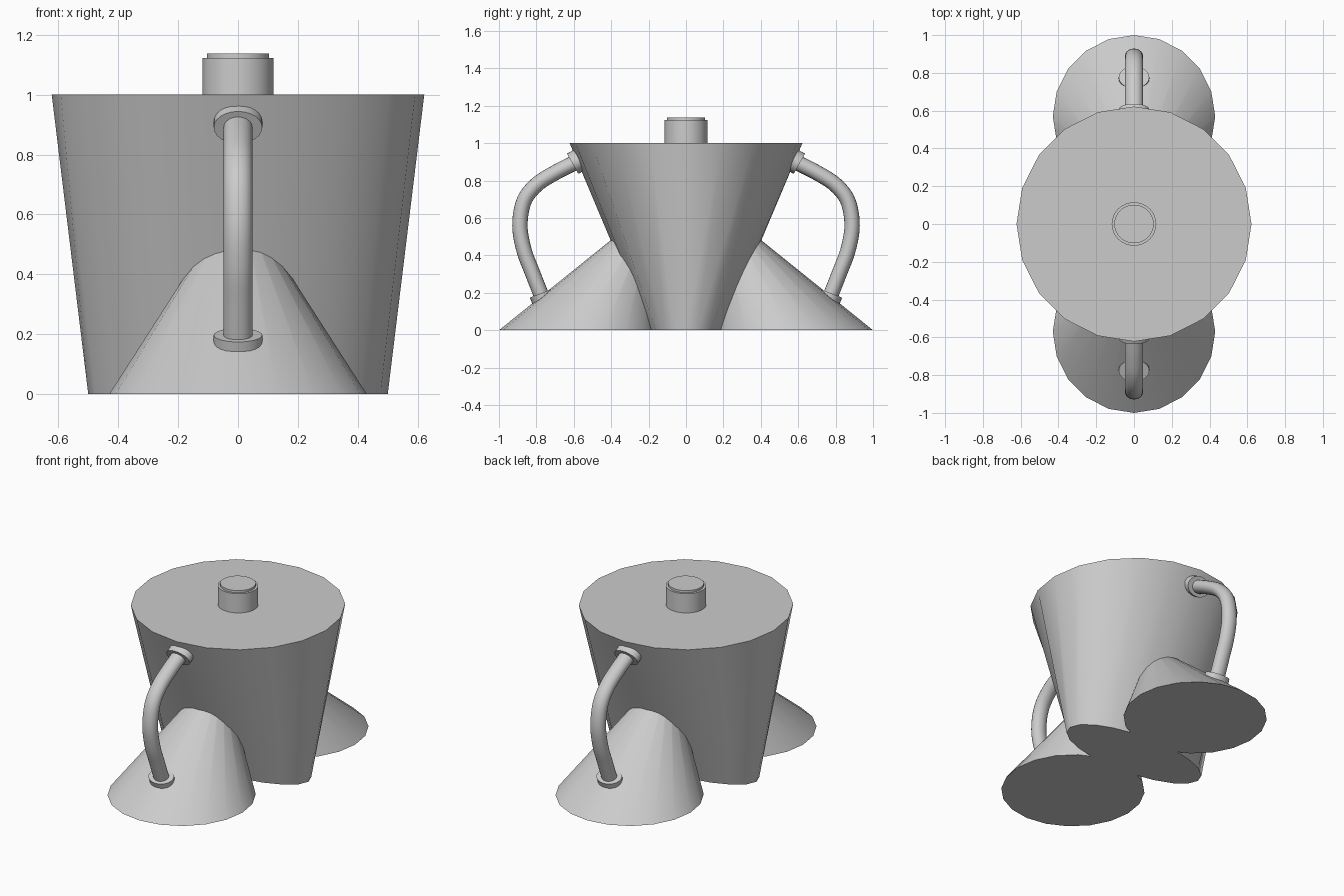
import bpy, bmesh, math
from mathutils import Vector

if "Cube" in bpy.data.objects:
    bpy.data.objects.remove(bpy.data.objects["Cube"])


def loft(name, rings, sides):
    """Capped loft through elliptical rings: (centre, u axis, v axis)."""
    bm = bmesh.new()
    loops = []
    for c, u, v in rings:
        c, u, v = Vector(c), Vector(u), Vector(v)
        loops.append([bm.verts.new(c + u * math.cos(a) + v * math.sin(a))
                      for a in (2 * math.pi * i / sides for i in range(sides))])
    for lo, hi in zip(loops, loops[1:]):
        for i in range(sides):
            j = (i + 1) % sides
            bm.faces.new((lo[i], lo[j], hi[j], hi[i]))
    bm.faces.new(loops[0][::-1])
    bm.faces.new(loops[-1])
    bmesh.ops.recalc_face_normals(bm, faces=bm.faces)
    me = bpy.data.meshes.new(name)
    bm.to_mesh(me)
    bm.free()
    ob = bpy.data.objects.new(name, me)
    bpy.context.collection.objects.link(ob)
    bpy.ops.object.select_all(action='DESELECT')
    ob.select_set(True)
    bpy.context.view_layer.objects.active = ob
    bpy.ops.object.shade_smooth_by_angle(angle=math.radians(30))
    return ob


def flat_ring(z, rx, ry, y=0):
    return ((0, y, z), (rx, 0, 0), (0, ry, 0))


def tilted_ring(y, z, tangent, rx, r, s):
    """Ring square to a tangent lying in the yz plane; s mirrors it in y."""
    t = Vector(tangent).normalized()
    return ((0, s * y, z), (rx, 0, 0), (0, -s * t.y * r, t.x * r))


def smooth_path(pts, steps=6):
    """Catmull-Rom samples of (position, tangent)."""
    p = [Vector(q) for q in pts]
    p = [2 * p[0] - p[1]] + p + [2 * p[-1] - p[-2]]
    out = []
    for a, b, c, d in zip(p, p[1:], p[2:], p[3:]):
        last = d is p[-1]
        for i in range(steps + last):
            t = i / steps
            k1, k2, k3 = c - a, 2*a - 5*b + 4*c - d, 3*b - a - 3*c + d
            out.append((b + 0.5 * (k1*t + k2*t*t + k3*t**3),
                        0.5 * (k1 + 2*k2*t + 3*k3*t*t)))
    return out


# body: round rim tapering to a narrow oval base
loft("body", [flat_ring(0, 0.5, 0.2), flat_ring(1, 0.622, 0.622)], 20)

# stepped knob on the lid
loft("top_knob", [flat_ring(0.98, 0.118, 0.115), flat_ring(1.123, 0.118, 0.115),
                  flat_ring(1.123, 0.104, 0.102), flat_ring(1.137, 0.104, 0.102)], 32)

HANDLE = [(0.575, 0.905), (0.70, 0.842), (0.80, 0.777), (0.866, 0.69),
          (0.888, 0.56), (0.866, 0.428), (0.82, 0.305), (0.765, 0.165)]

for side, s in (("front", -1), ("back", 1)):
    # leaning cone foot
    loft(side + "_foot", [flat_ring(0, 0.43, 0.43, s * 0.57),
                          flat_ring(0.6, 0.045, 0.045, s * 0.21)], 20)
    # oval-section handle tube
    loft(side + "_handle", [tilted_ring(q.x, q.y, t, 0.048, 0.041, s)
                            for q, t in smooth_path(HANDLE)], 20)
    # collars at both ends of the handle
    for end, (y, z), d, depth in (("upper", (0.606, 0.89), (0.87, -0.49), 0.06),
                                  ("lower", (0.777, 0.197), (0.37, 0.93), 0.04)):
        t = Vector(d).normalized()
        loft(f"{side}_{end}_collar",
             [tilted_ring(y - t.x * depth, z - t.y * depth, t, 0.081, 0.062, s),
              tilted_ring(y, z, t, 0.081, 0.062, s)], 24)
